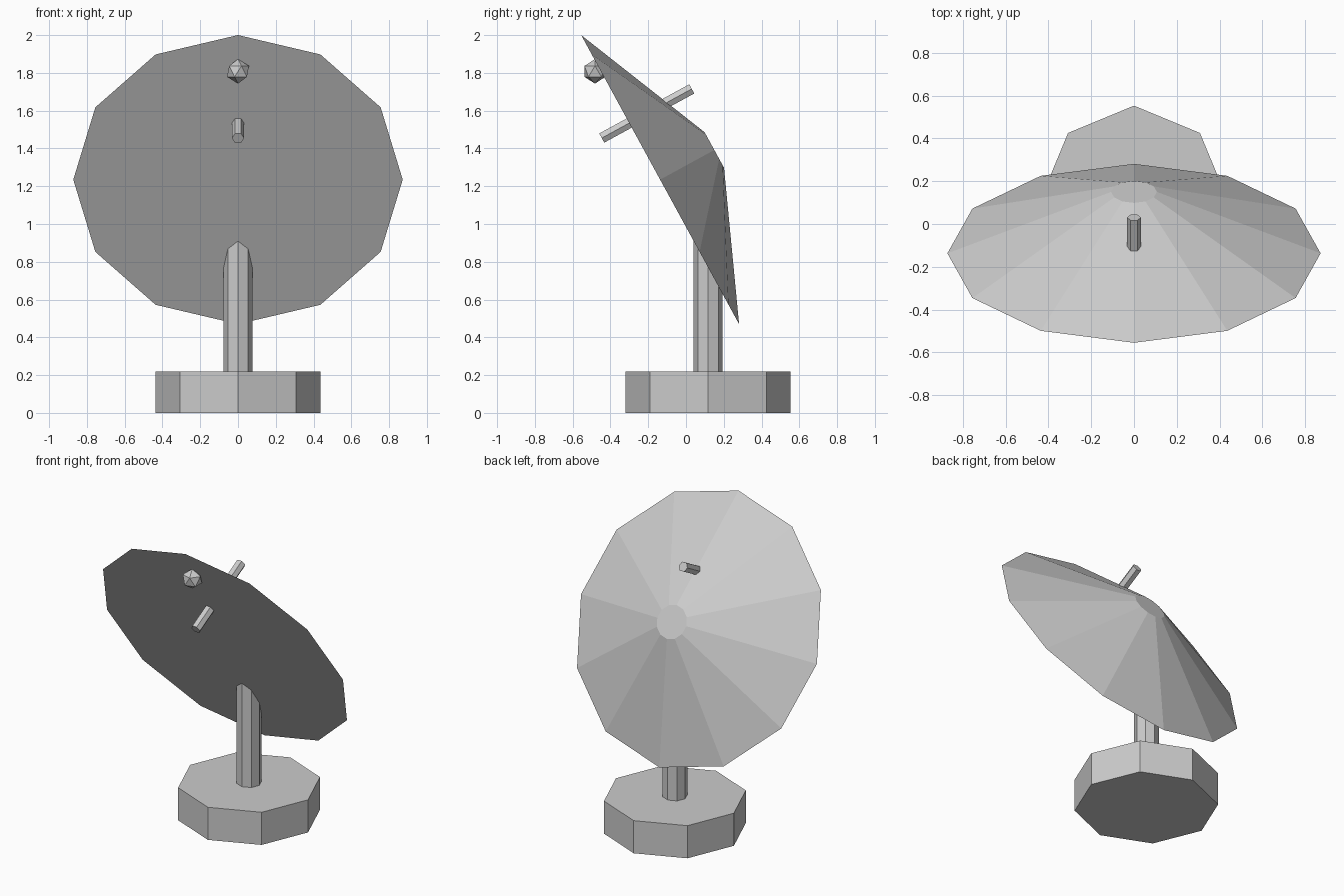
import bpy
import math
from mathutils import Vector

cube = bpy.data.objects.get("Cube")
if cube:
    bpy.data.objects.remove(cube)

# One grey for the whole model
grey = bpy.data.materials.new("plain grey")
grey.use_nodes = True
colour = (0.6, 0.6, 0.6, 1)
grey.diffuse_color = colour
grey.node_tree.nodes["Principled BSDF"].inputs["Base Color"].default_value = colour

TILT = 0.5                                   # upward tilt of the dish axis
AXIS = Vector((0, math.cos(TILT), math.sin(TILT)))
BASE_Y = 0.117


def finish(name):
    obj = bpy.context.object
    obj.name = name
    obj.data.name = name
    obj.data.materials.append(grey)
    return obj


def tapered(name, sides, r1, r2, depth, start, tilted=False, spin=0):
    """Faceted cone or cylinder that grows from its start point."""
    direction = AXIS if tilted else Vector((0, 0, 1))
    bpy.ops.mesh.primitive_cone_add(
        vertices=sides, radius1=r1, radius2=r2, depth=depth,
        location=Vector(start) + direction * depth / 2,
        rotation=(TILT - math.pi / 2 if tilted else 0, 0, 0))
    obj = finish(name)
    for v in obj.data.vertices:
        x, y = v.co.x, v.co.y
        v.co.x = x * math.cos(spin) - y * math.sin(spin)
        v.co.y = x * math.sin(spin) + y * math.cos(spin)
    return obj


# Octagonal foot and post
tapered("base", 8, 0.436, 0.436, 0.218, (0, BASE_Y, 0))
tapered("post", 8, 0.076, 0.076, 0.872, (0, BASE_Y, 0.218))

# Closed dish, its flat side facing forward and down
tapered("dish", 12, 0.872, 0.107, 0.327, (0, -0.137, 1.235), tilted=True)

# Feed rod through the dish, parallel to its axis
tapered("feed_rod", 6, 0.032, 0.032, 0.543, (0, -0.446, 1.455), tilted=True,
        spin=math.pi / 6)

# Receiver ball
bpy.ops.mesh.primitive_ico_sphere_add(subdivisions=1, radius=0.065,
                                      location=(0, -0.482, 1.808))
finish("receiver")
